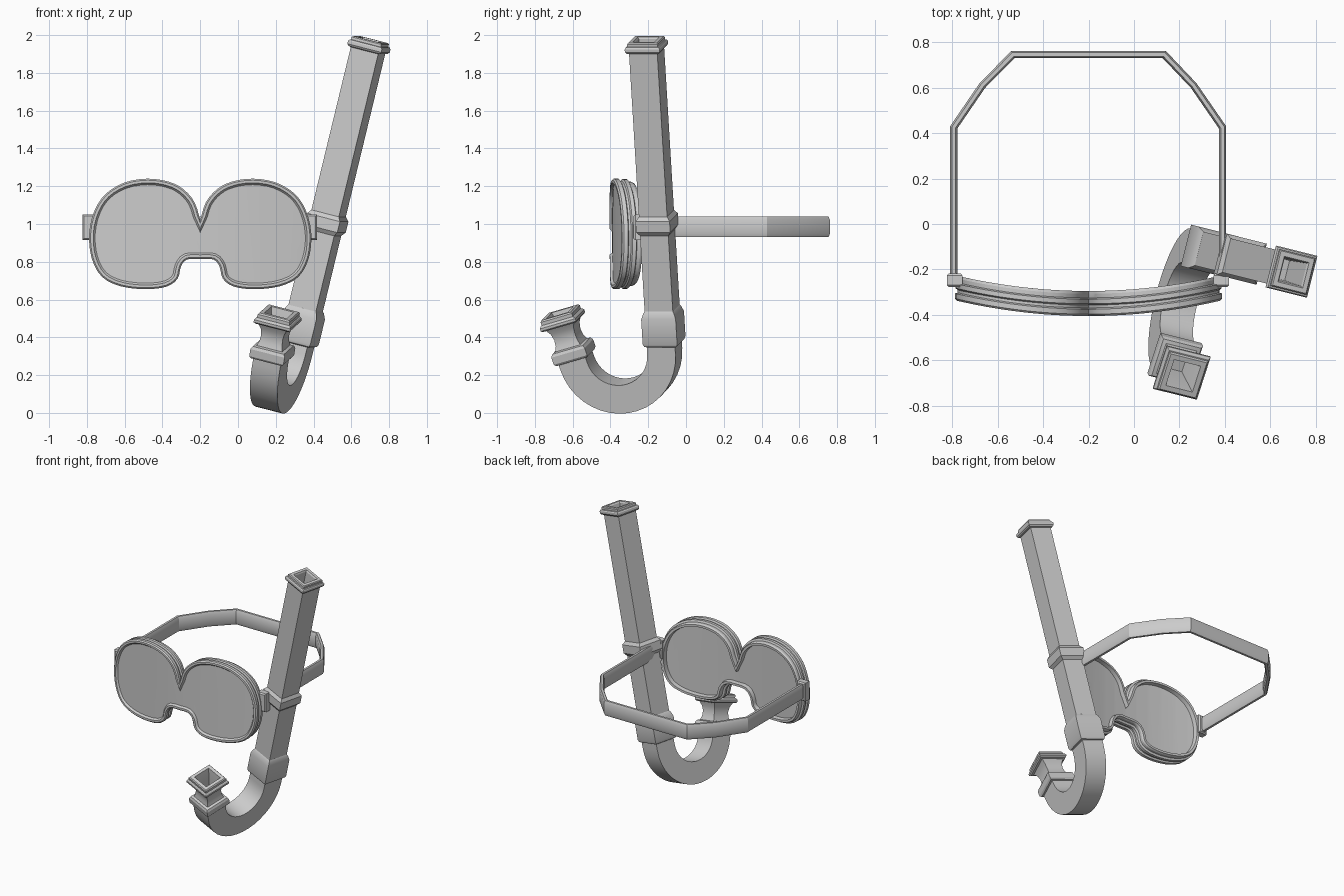
import bpy, bmesh, math
from mathutils import Vector, Matrix

if "Cube" in bpy.data.objects:
    bpy.data.objects.remove(bpy.data.objects["Cube"])

def skin(name, rings, matrix=Matrix(), caps=True, edit=None):
    """Join closed rings of points into one skin."""
    bm = bmesh.new()
    loops = [[bm.verts.new(p) for p in r] for r in rings]
    n = len(rings[0])
    for a, b in zip(loops, loops[1:]):
        for i in range(n):
            j = (i + 1) % n
            bm.faces.new((a[i], a[j], b[j], b[i]))
    if caps:
        bm.faces.new(loops[0])
        bm.faces.new(loops[-1])
    if edit:
        edit(bm)
    bmesh.ops.recalc_face_normals(bm, faces=bm.faces[:])
    bm.transform(matrix)
    me = bpy.data.meshes.new(name)
    bm.to_mesh(me)
    bm.free()
    me.shade_smooth()
    me.set_sharp_from_angle(angle=math.radians(25))
    ob = bpy.data.objects.new(name, me)
    bpy.context.collection.objects.link(ob)
    return ob

def inset(pts, d, closed):
    """Offset a clockwise 2D outline inwards."""
    out, n = [], len(pts)
    for i, p in enumerate(pts):
        a = pts[i - 1] if closed or i else None
        b = pts[(i + 1) % n] if closed or i < n - 1 else None
        t1 = (p - a).normalized() if a else (b - p).normalized()
        t2 = (b - p).normalized() if b else t1
        n1, n2 = Vector((t1.y, -t1.x)), Vector((t2.y, -t2.x))
        m = (n1 + n2).normalized()
        out.append(p + m * d / max(m.dot(n1), 0.5))
    return out

# ---- mask: mirrored double-lobed outline with a ribbed edge ----
CX = -0.20
half = [Vector(p) for p in [
    (0, 1.02), (.03, 1.115), (.09, 1.185), (.17, 1.225), (.28, 1.24), (.40, 1.22),
    (.50, 1.16), (.56, 1.07), (.588, .95), (.575, .82), (.52, .72), (.42, .67),
    (.29, .655), (.18, .668), (.12, .71), (.102, .775), (.07, .812), (0, .815)]]
ext = [half[0]] + half + [Vector((-half[-2].x, half[-2].y))]
right = []
for k in range(1, len(ext) - 2):
    a, b, c, d = ext[k - 1:k + 3]
    for s in range(3):
        t = s / 3
        right.append(.5 * (2 * b + (c - a) * t + (2 * a - 5 * b + 4 * c - d) * t * t
                           + (3 * b - a - 3 * c + d) * t ** 3))
right.append(half[-1])
outline = right + [Vector((-p.x, p.y)) for p in right[-2:0:-1]]

def bend(bm):
    for k in range(-5, 6):
        bmesh.ops.bisect_plane(bm, geom=bm.verts[:] + bm.edges[:] + bm.faces[:],
                               plane_co=(k * .1 + .003, 0, 0), plane_no=(1, 0, 0))
    for v in bm.verts:
        v.co.y += .2 * v.co.x ** 2

def mask_part(name, profile):
    rings = [[(p.x, y, p.y) for p in inset(outline, d, True)] for d, y in profile]
    skin(name, rings, Matrix.Translation((CX, -.405, 0)), True, bend)

mask_part("mask_frame_and_lens", [
    (.032, .014), (.026, .008), (.022, 0), (.008, 0), (0, .008), (0, .03),
    (.012, .036), (.012, .048), (.002, .054), (.002, .074), (.016, .08),
    (.016, .098), (.022, .11), (.038, .11), (.042, .08)])

# ---- strap with chamfered section, and its two clips ----
path = [Vector(p) for p in [(-.81, -.25), (-.81, .43), (-.68, .62), (-.54, .762),
                            (.14, .762), (.275, .62), (.406, .43), (.406, -.25)]]
section = [(.008, -.055), (0, -.036), (0, .036), (.008, .055),
           (.024, .055), (.032, .036), (.032, -.036), (.024, -.055)]
cols = [[(p.x, p.y, .985 + z) for p in inset(path, d, False)] for d, z in section]
skin("strap", list(zip(*cols)))

def rect(x, z, y):
    return [(-x, y, -z), (x, y, -z), (x, y, z), (-x, y, z)]
for name, x in (("left_clip", -.79), ("right_clip", .385)):
    skin(name, [rect(.026, .06, -.035), rect(.034, .068, -.026),
                rect(.034, .068, .016), rect(.026, .06, .025)],
         Matrix.Translation((x, -.242, .983)))

# ---- snorkel: square sections swept along a leaning J-shaped path ----
LEAN = (Matrix.Translation((.333, -.12, .45)) @ Matrix.Rotation(math.radians(-14), 4, 'Z')
        @ Matrix.Rotation(math.radians(14), 4, 'Y'))
R, ZC, SWEEP = .245, -.127, math.radians(164)
END = R * SWEEP

def station(s, h):
    """Square ring of half width h at distance s along the path."""
    a = min(max(s / R, 0), SWEEP)
    extra = s - a * R
    tan = Vector((0, -math.sin(a), -math.cos(a)))
    nor = Vector((0, math.cos(a), -math.sin(a)))
    c = Vector((0, -R, ZC)) + nor * R + tan * extra
    u = Vector((1, 0, 0))
    return [c + (u * i + nor * j) * h for i, j in ((-1, -1), (1, -1), (1, 1), (-1, 1))]

def snorkel_part(name, profile, offset=0, caps=True):
    skin(name, [station(offset + s, h) for s, h in profile], LEAN, caps)

W = .077
# long tube with stepped rim and hollow mouth at the top
snorkel_part("snorkel_tube", [
    (.30, .045), (.01, .052), (0, .058), (0, .078), (.006, .083), (.02, .083), (.022, .09),
    (.03, .095), (.046, .095), (.056, .088), (.06, W), (.9, W), (1.6, W)], -1.70)
snorkel_part("snorkel_bend", [(-.12, W)] + [(END * i / 18, W) for i in range(19)]
             + [(END + .06, W)])
snorkel_part("strap_clamp", [(-.052, W), (-.045, .082), (-.03, .093), (.03, .093),
                             (.045, .082), (.052, W)], -.70)
snorkel_part("lower_collar", [(-.235, W), (-.225, .084), (-.195, .094), (-.06, .094),
                              (-.045, .088), (-.04, W)])
# mouthpiece: collar, waisted neck, stepped flange and hollow opening
snorkel_part("mouthpiece", [
    (.03, .075), (.033, .088), (.045, .096), (.085, .096), (.1, .088), (.105, .072),
    (.13, .063), (.165, .06), (.2, .066), (.228, .08), (.23, .095), (.238, .102),
    (.252, .102), (.262, .095), (.264, .09), (.282, .09), (.29, .084), (.29, .062),
    (.22, .045), (.12, .032)], END)
